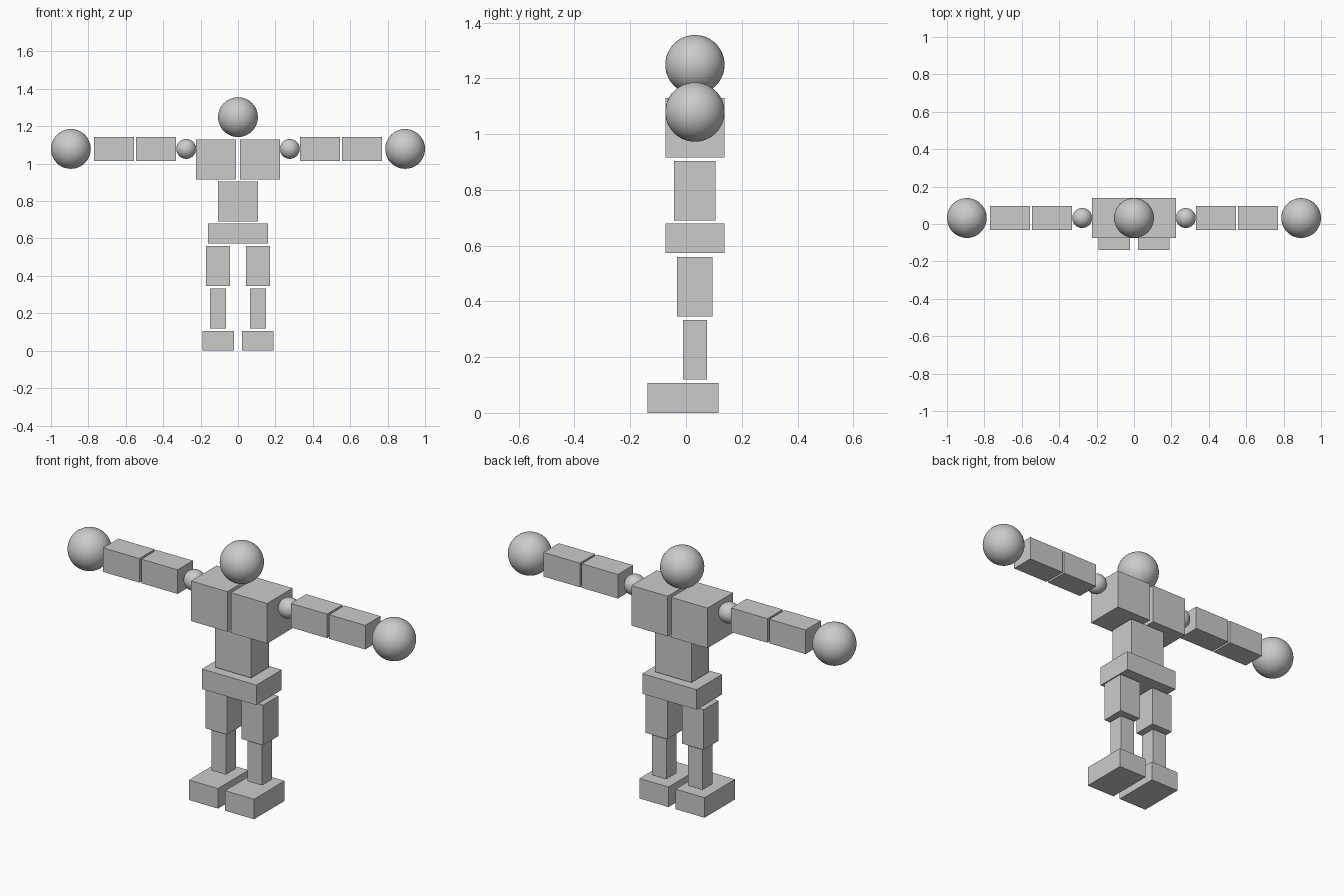
import bpy

if "Cube" in bpy.data.objects:
    bpy.data.objects.remove(bpy.data.objects["Cube"])

grey = bpy.data.materials.new("plain_grey")
grey.diffuse_color = (0.6, 0.6, 0.6, 1)
grey.use_nodes = True
grey.node_tree.nodes["Principled BSDF"].inputs["Base Color"].default_value = grey.diffuse_color

U = 0.2128      # base block size
CY = 0.032      # depth centre of the body


def finish(name):
    ob = bpy.context.object
    ob.name = name
    ob.data.materials.append(grey)
    return ob


def block(name, x, z, size, y=CY):
    """Box centred on (x, y, z); size is given in base blocks."""
    bpy.ops.mesh.primitive_cube_add(size=1, location=(x, y, z))
    ob = finish(name)
    ob.scale = [s * U for s in size]
    bpy.ops.object.transform_apply(location=False, rotation=False, scale=True)


def ball(name, x, z, r):
    bpy.ops.mesh.primitive_uv_sphere_add(segments=48, ring_count=24, radius=r,
                                         location=(x, CY, z))
    finish(name)
    bpy.ops.object.shade_smooth()


# Head and central body
ball("head", 0, 1.249, U / 2)
block("abdomen", 0, 0.797, (1, 0.7, 1))
block("pelvis", 0, 0.626, (1.5, 1, 0.5))

# Paired parts
for side, s in (("left", 1), ("right", -1)):
    block(side + "_chest", s * 0.117, 1.023, (1, 1, 1))
    ball(side + "_shoulder", s * 0.277, 1.079, U / 4)
    block(side + "_upper_arm", s * 0.439, 1.079, (1, 0.6, 0.6))
    block(side + "_forearm", s * 0.663, 1.079, (1, 0.6, 0.6))
    ball(side + "_hand", s * (1 - U / 2), 1.079, U / 2)
    block(side + "_thigh", s * 0.106, 0.4525, (0.6, 0.6, 1))
    block(side + "_shin", s * 0.106, 0.2265, (0.4, 0.4, 1))
    block(side + "_foot", s * 0.106, U / 4, (0.8, 1.2, 0.5), y=-0.0106)
